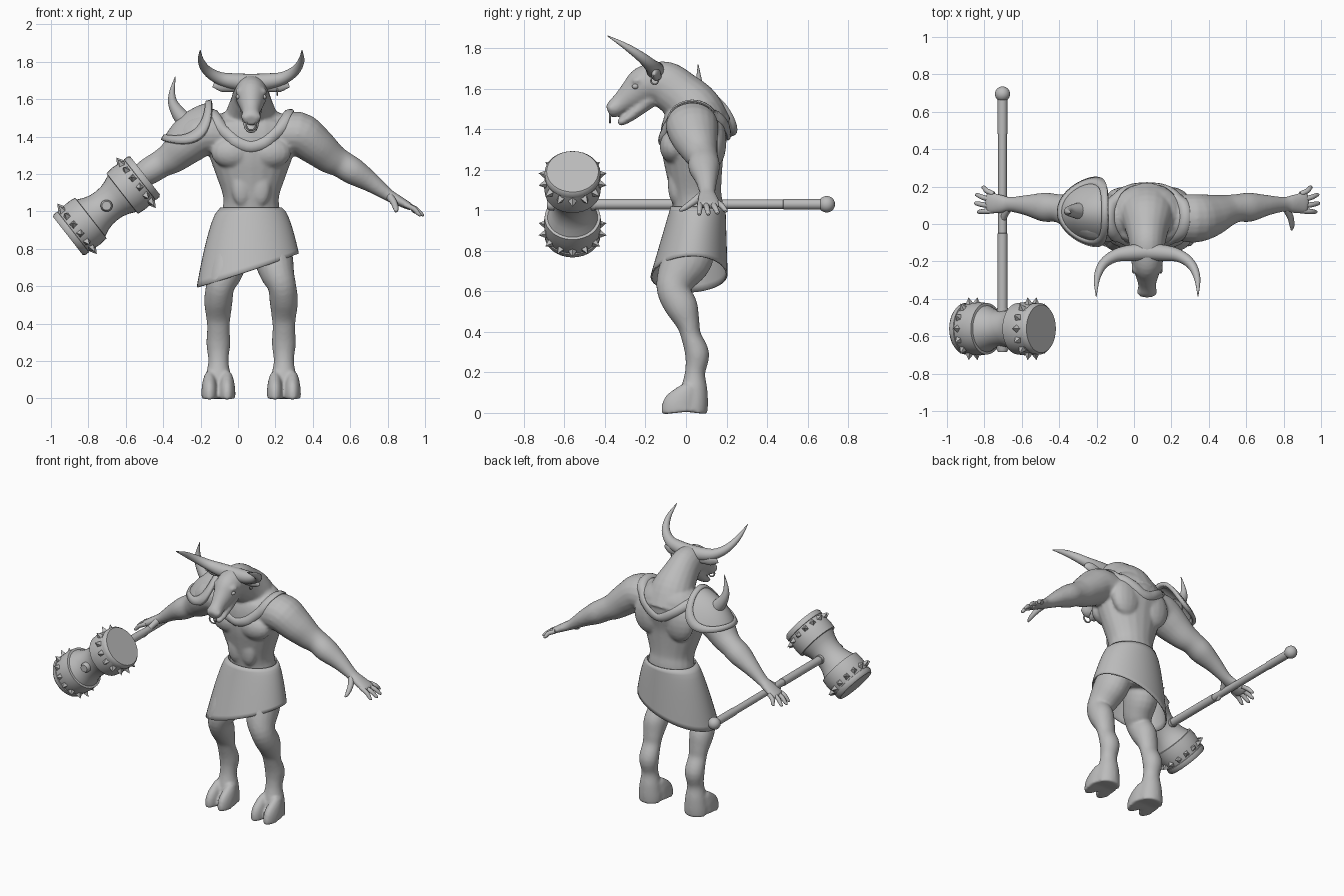
import bpy, bmesh, math
from math import sin, cos, pi, tau
from mathutils import Vector, Matrix
from mathutils.bvhtree import BVHTree

if "Cube" in bpy.data.objects:
    bpy.data.objects.remove(bpy.data.objects["Cube"], do_unlink=True)

CENTRE = 0.07  # the body stands beside the hammer, off the middle

stone = bpy.data.materials.new("stone_grey")
stone.use_nodes = True
stone.diffuse_color = (0.5, 0.5, 0.5, 1)
stone.node_tree.nodes["Principled BSDF"].inputs["Base Color"].default_value = (0.5, 0.5, 0.5, 1)


def finish(name, bm, smooth=True):
    bmesh.ops.recalc_face_normals(bm, faces=bm.faces)
    mesh = bpy.data.meshes.new(name)
    bm.to_mesh(mesh)
    bm.free()
    mesh.materials.append(stone)
    obj = bpy.data.objects.new(name, mesh)
    bpy.context.collection.objects.link(obj)
    if smooth:
        bpy.ops.object.select_all(action="DESELECT")
        obj.select_set(True)
        bpy.context.view_layer.objects.active = obj
        bpy.ops.object.shade_smooth_by_angle(angle=math.radians(40))
    return obj


def spline(rows, closed, steps):
    """Catmull-Rom through rows of numbers."""
    n = len(rows)
    pick = (lambda i: rows[i % n]) if closed else (lambda i: rows[max(0, min(n - 1, i))])
    out = []
    for i in range(n if closed else n - 1):
        p, q, r, s = (pick(i + k) for k in (-1, 0, 1, 2))
        for k in range(steps):
            t = k / steps
            out.append([b + t / 2 * (c - a + t * (2 * a - 5 * b + 4 * c - d + t * (3 * (b - c) + d - a)))
                        for a, b, c, d in zip(p, q, r, s)])
    return out if closed else out + [list(rows[-1])]


def loft(bm, rows, ref="X", side=1, dx=0.0, closed=False, sides=20, steps=4, refs=None):
    """Skin ellipses (x, y, z, radius along ref, radius across) strung on a path."""
    rows = spline(rows, closed, steps) if steps > 1 else rows
    pts = [Vector((side * r[0] + dx, r[1], r[2])) for r in rows]
    n, rings = len(rows), []
    for i, r in enumerate(rows):
        a, b = (pts[i - 1], pts[(i + 1) % n]) if closed else (pts[max(i - 1, 0)], pts[min(i + 1, n - 1)])
        t = (b - a).normalized()
        axis = refs[i] if refs else Vector([float(c == ref) for c in "XYZ"])
        u = (axis - t * axis.dot(t)).normalized()
        v = t.cross(u)
        rings.append([bm.verts.new(pts[i] + u * max(r[3], 1e-3) * cos(tau * k / sides)
                                   + v * max(r[4], 1e-3) * sin(tau * k / sides)) for k in range(sides)])
    pairs = list(zip(rings, rings[1:])) + ([(rings[-1], rings[0])] if closed else [])
    for p, q in pairs:
        for k in range(sides):
            m = (k + 1) % sides
            bm.faces.new((p[k], p[m], q[m], q[k]))
    if not closed:
        bm.faces.new(rings[0])
        bm.faces.new(rings[-1])


def ball(bm, x, y, z, sx, sy, sz):
    bmesh.ops.create_uvsphere(bm, u_segments=16, v_segments=10, radius=1,
                              matrix=Matrix.Translation((x, y, z)) @ Matrix.Diagonal((sx, sy, sz, 1)))


# Body: overlapping muscle volumes fused by a remesh
bm = bmesh.new()
torso = [(0, .02, .78, .16, .12), (0, .05, .9, .16, .125), (0, .06, 1, .155, .125),
         (0, .05, 1.08, .15, .125), (0, .04, 1.2, .19, .14), (0, .035, 1.3, .225, .155),
         (0, .045, 1.4, .245, .165), (0, .06, 1.47, .21, .15), (0, .06, 1.53, .15, .11)]
neck = [(0, .08, 1.4, .18, .15), (0, .04, 1.5, .145, .135), (0, -.03, 1.57, .115, .12),
        (0, -.1, 1.62, .098, .115), (0, -.16, 1.635, .09, .1)]
head = [(0, -.12, 1.645, .09, .09), (0, -.2, 1.62, .085, .095), (0, -.26, 1.575, .066, .075),
        (0, -.32, 1.53, .048, .052), (0, -.36, 1.5, .05, .043), (0, -.385, 1.488, .035, .03)]
jaw = [(0, -.18, 1.55, .06, .045), (0, -.25, 1.485, .048, .03), (0, -.3, 1.447, .038, .022),
       (0, -.335, 1.43, .026, .016)]
for part in (torso, neck, head, jaw):
    loft(bm, part, dx=CENTRE)
arm = [(.14, .04, 1.4, .12, .11), (.25, .03, 1.415, .13, .118), (.34, .045, 1.355, .115, .105),
       (.42, .07, 1.29, .088, .088), (.48, .085, 1.255, .075, .075), (.55, .09, 1.212, .078, .072),
       (.64, .1, 1.155, .056, .053), (.73, .105, 1.09, .04, .034), (.78, .107, 1.062, .05, .028),
       (.84, .112, 1.03, .058, .021), (.86, .112, 1.02, .05, .016)]
leg = [(.085, .04, .9, .09, .11), (.115, .01, .77, .105, .125), (.14, -.045, .67, .092, .1),
       (.165, -.06, .6, .076, .082), (.175, -.02, .52, .076, .08), (.175, .01, .44, .066, .058),
       (.175, .025, .38, .06, .05), (.175, .055, .29, .064, .06), (.175, .045, .2, .054, .05),
       (.175, .04, .12, .068, .066), (.175, .035, .05, .078, .074), (.175, .03, .002, .08, .076)]
toe = [(0, -.03, .002, .044, .09), (0, -.03, .035, .044, .088), (0, -.005, .085, .038, .064),
       (0, .02, .13, .025, .035)]
for s in (1, -1):
    loft(bm, arm, "Y", s, CENTRE)
    loft(bm, leg, "X", s, CENTRE)
    for off in (-.047, .047):
        loft(bm, toe, "X", 1, CENTRE + s * .175 + off)
    X = lambda x: CENTRE + s * x
    ball(bm, X(.1), -.06, 1.315, .115, .07, .085)    # chest
    ball(bm, X(.05), -.055, 1.13, .055, .035, .1)    # belly
    ball(bm, X(.11), .14, 1.34, .11, .06, .13)       # shoulder blade
    ball(bm, X(.36), .03, 1.315, .07, .075, .07)     # upper arm
    ball(bm, X(.055), -.235, 1.64, .03, .035, .022)  # brow
    ball(bm, X(.034), -.362, 1.505, .02, .025, .022)  # nostril
body = finish("body", bm, False)
mod = body.modifiers.new("fuse", "REMESH")
mod.mode, mod.voxel_size, mod.use_smooth_shade = "VOXEL", .009, True
mod = body.modifiers.new("soften", "SMOOTH")
mod.factor, mod.iterations = .5, 6

# Fingers, thumbs, horns, ears and eyes on both sides
tips = [(.16, .885, .195, .995), (.128, .92, .155, .985), (.096, .925, .11, .98), (.07, .91, .065, .98)]
horn = [(.0, -.15, 1.69, .045, .045), (.09, -.155, 1.695, .043, .043), (.17, -.17, 1.712, .034, .034),
        (.235, -.215, 1.752, .026, .026), (.268, -.29, 1.805, .017, .017), (.272, -.388, 1.862, .002, .002)]
ear = [(.07, -.14, 1.66, .02, .02), (.11, -.145, 1.668, .022, .03), (.155, -.15, 1.675, .022, .036),
       (.185, -.155, 1.672, .014, .024), (.205, -.16, 1.665, .003, .003)]
for s, tag in ((1, "left"), (-1, "right")):
    bm = bmesh.new()
    for y, tx, ty, tz in tips:
        mid = ((.83 + tx) / 2, (y + ty) / 2, (1.04 + tz) / 2 + .004)
        loft(bm, [(.82, y, 1.037, .014, .014), (*mid, .014, .014), (tx - .012, ty, tz + .004, .011, .01),
                  (tx, ty, tz, .004, .004)], "Y", s, CENTRE, sides=10)
    loft(bm, [(.74, .085, 1.08, .022, .02), (.765, .04, 1.045, .018, .018), (.775, -.01, 1.01, .013, .013),
              (.772, -.033, .998, .004, .004)], "Z", s, CENTRE, sides=10)
    finish(tag + "_fingers", bm)
    for name, rows in (("horn", horn), ("ear", ear)):
        bm = bmesh.new()
        loft(bm, rows, "Y", s, CENTRE)
        finish(tag + "_" + name, bm)
    bm = bmesh.new()
    ball(bm, CENTRE + s * .07, -.25, 1.612, .012, .016, .013)
    finish(tag + "_eye", bm)


def ring(name, centre, radius, thick, axis):
    x, y, z = centre
    c = [(x + radius * cos(tau * k / 24) * (axis == "Y"), y + radius * cos(tau * k / 24) * (axis == "X"),
          z + radius * sin(tau * k / 24), thick, thick) for k in range(24)]
    bm = bmesh.new()
    loft(bm, c, axis, closed=True, sides=8, steps=1)
    finish(name, bm)


ring("nose_ring", (CENTRE, -.375, 1.46), .026, .005, "Y")
ring("earring", (CENTRE + .14, -.155, 1.64), .018, .004, "X")

# Collar strap laid on the body surface
bvh = BVHTree.FromObject(body, bpy.context.evaluated_depsgraph_get())
half = [(.11, -.115, 1.395), (.18, -.05, 1.48), (.205, .03, 1.52), (.185, .12, 1.49), (.1, .19, 1.42)]
loop = [(0, -.135, 1.345)] + half + [(0, .22, 1.37)] + [(-x, y, z) for x, y, z in reversed(half)]
rows, refs = [], []
for p in spline(loop, True, 5):
    spot, normal, _, _ = bvh.find_nearest(Vector((p[0] + CENTRE, p[1], p[2])))
    rows.append((*(spot + normal * .004), .013, .028))
    refs.append(normal)
bm = bmesh.new()
loft(bm, rows, closed=True, sides=8, steps=1, refs=refs)
finish("collar_strap", bm)


def sheet(name, point, nu, nv, thick, offset):
    """Grid surface closed in u, with thickness."""
    bm = bmesh.new()
    grid = [[bm.verts.new(point(tau * i / nu, j / nv)) for i in range(nu)] for j in range(nv + 1)]
    for p, q in zip(grid, grid[1:]):
        for i in range(nu):
            bm.faces.new((p[i], p[(i + 1) % nu], q[(i + 1) % nu], q[i]))
    bmesh.ops.remove_doubles(bm, verts=bm.verts, dist=1e-4)
    obj = finish(name, bm)
    mod = obj.modifiers.new("thickness", "SOLIDIFY")
    mod.thickness, mod.offset = thick, offset
    return obj


# Kilt with a slanting hem
def kilt(a, t):
    s = t * (1.02 - .685 - .09 * cos(a)) / .42
    return (CENTRE + (.165 + .125 * s ** .6) * cos(a), .06 - .055 * s + (.135 + .068 * s) * sin(a), 1.02 - .42 * s)


sheet("kilt", kilt, 48, 12, .008, -1)


# Shoulder guard, its raised rim and its spike
slope, up = Vector((.78, 0, .62)), Vector((-.62, 0, .78))


def guard(a, r, lift=0):
    c, s = r * cos(a), r * sin(a)
    return Vector((-.265, .065, 1.475)) + slope * .165 * c + Vector((0, .175 * s, 0)) \
        + up * (.045 - .04 * c * c - .15 * s * s + lift)


sheet("shoulder_guard", guard, 40, 8, .012, 0)
sheet("shoulder_guard_rim", lambda a, t: guard(a, .84 + .18 * t, .006), 40, 2, .024, 0)
bm = bmesh.new()
loft(bm, [(-.285, .07, 1.485, .046, .046), (-.318, .07, 1.525, .038, .038), (-.348, .068, 1.58, .026, .026),
          (-.352, .064, 1.64, .015, .015), (-.335, .06, 1.72, .002, .002)], "Y")
finish("shoulder_spike", bm)

# Hammer shaft and end knobs
HX, HY, HZ = -.703, -.56, 1.03
bm = bmesh.new()
loft(bm, [(HX, y, HZ, r, r) for y, r in ((-.685, .024), (-.67, .032), (-.45, .03), (-.449, .026), (-.05, .026),
          (-.049, .023), (.48, .023), (.481, .026), (.68, .026))], steps=1)
ball(bm, HX, .695, HZ, .041, .041, .041)
finish("hammer_shaft", bm)

# Hammer head: two banded drums with a narrow middle, ringed with spikes
tilt = math.atan2(.615, .788)
along = Vector((cos(tilt), 0, sin(tilt)))
half = [(.0, .096), (.035, .098), (.07, .108), (.105, .124), (.107, .138), (.15, .142), (.2, .138),
        (.225, .133), (.227, .138), (.25, .138), (.262, .128)]
profile = [(-t, r) for t, r in reversed(half[1:])] + half
bm = bmesh.new()
loft(bm, [(*(Vector((HX, HY, HZ)) + along * t), r, r) for t, r in profile], "Y", sides=32, steps=1)
finish("hammer_head", bm)
bm = bmesh.new()
for t in (-.2, .2):
    for k in range(14):
        a = tau * k / 14
        out = Vector((-sin(tilt) * cos(a), sin(a), cos(tilt) * cos(a)))
        at = Vector((HX, HY, HZ)) + along * t + out * .147
        bmesh.ops.create_cone(bm, segments=4, radius1=.03, radius2=0, depth=.05,
                              matrix=Matrix.Translation(at) @ out.to_track_quat("Z", "Y").to_matrix().to_4x4())
finish("hammer_spikes", bm, False)
